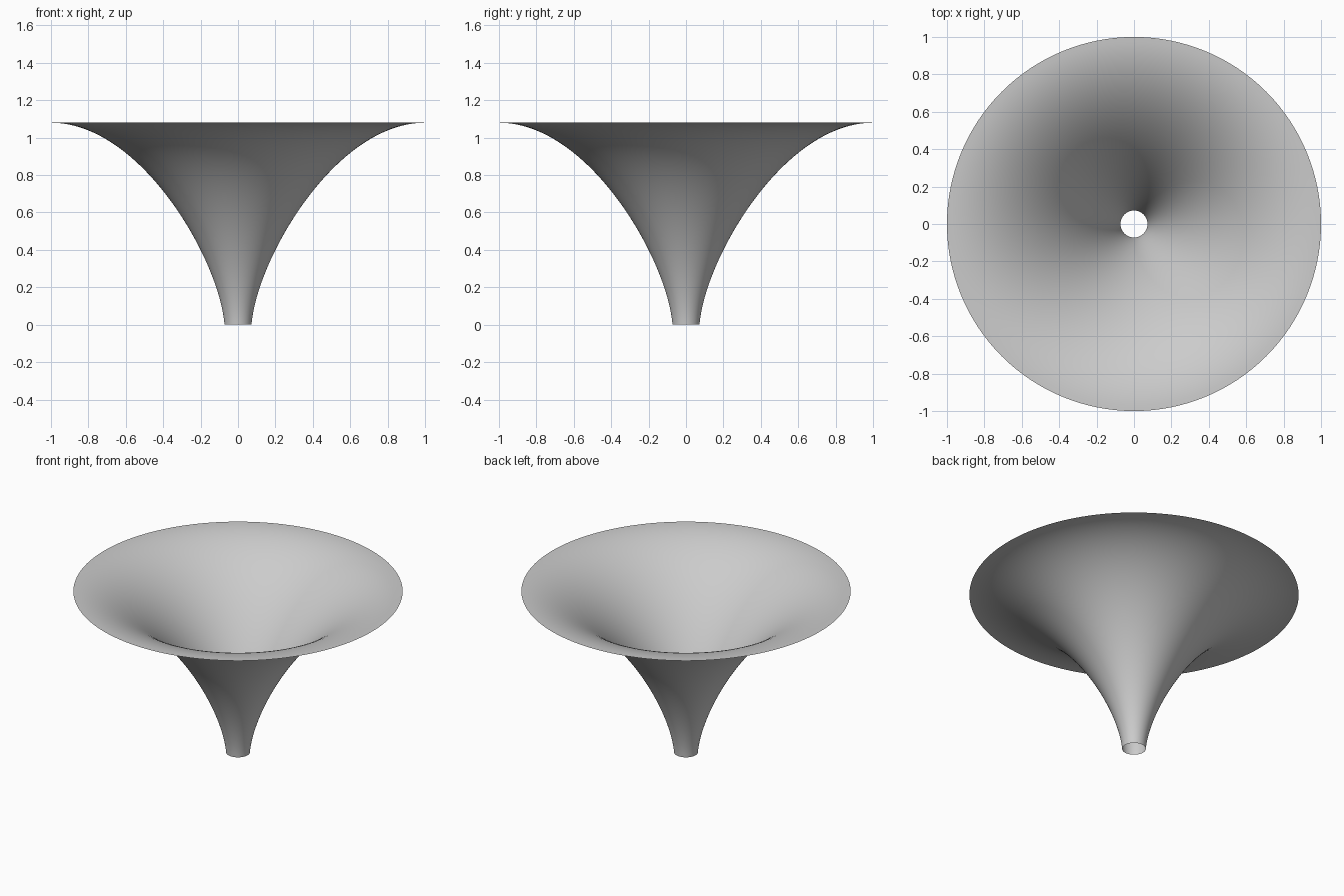
import bpy, bmesh, math
from mathutils import Vector
from mathutils.geometry import interpolate_bezier

SEGMENTS, RINGS = 128, 48

cube = bpy.data.objects.get("Cube")
if cube:
    bpy.data.objects.remove(cube, do_unlink=True)

# Plain grey finish
grey = bpy.data.materials.new("light_grey")
grey.use_nodes = True
colour = (0.6, 0.6, 0.6, 1)
grey.diffuse_color = colour
grey.node_tree.nodes["Principled BSDF"].inputs["Base Color"].default_value = colour

# Flared profile: upright at the throat, level at the rim
profile = interpolate_bezier(Vector((0.072, 0, 0)), Vector((0.1, 0, 0.35)),
                             Vector((0.52, 0, 1.08)), Vector((1, 0, 1.08)), RINGS + 1)

# Thin open funnel, lathed around z
bm = bmesh.new()
verts = [bm.verts.new(p) for p in profile]
edges = [bm.edges.new(pair) for pair in zip(verts, verts[1:])]
bmesh.ops.spin(bm, geom=verts + edges, cent=(0, 0, 0), axis=(0, 0, 1),
               angle=math.tau, steps=SEGMENTS, use_merge=False)
bmesh.ops.remove_doubles(bm, verts=bm.verts, dist=1e-4)

# Faces look up into the bowl
bm.normal_update()
bmesh.ops.reverse_faces(bm, faces=[f for f in bm.faces if f.normal.z < 0])
for face in bm.faces:
    face.smooth = True

mesh = bpy.data.meshes.new("funnel")
bm.to_mesh(mesh)
bm.free()
mesh.materials.append(grey)
funnel = bpy.data.objects.new("funnel", mesh)
bpy.context.collection.objects.link(funnel)
